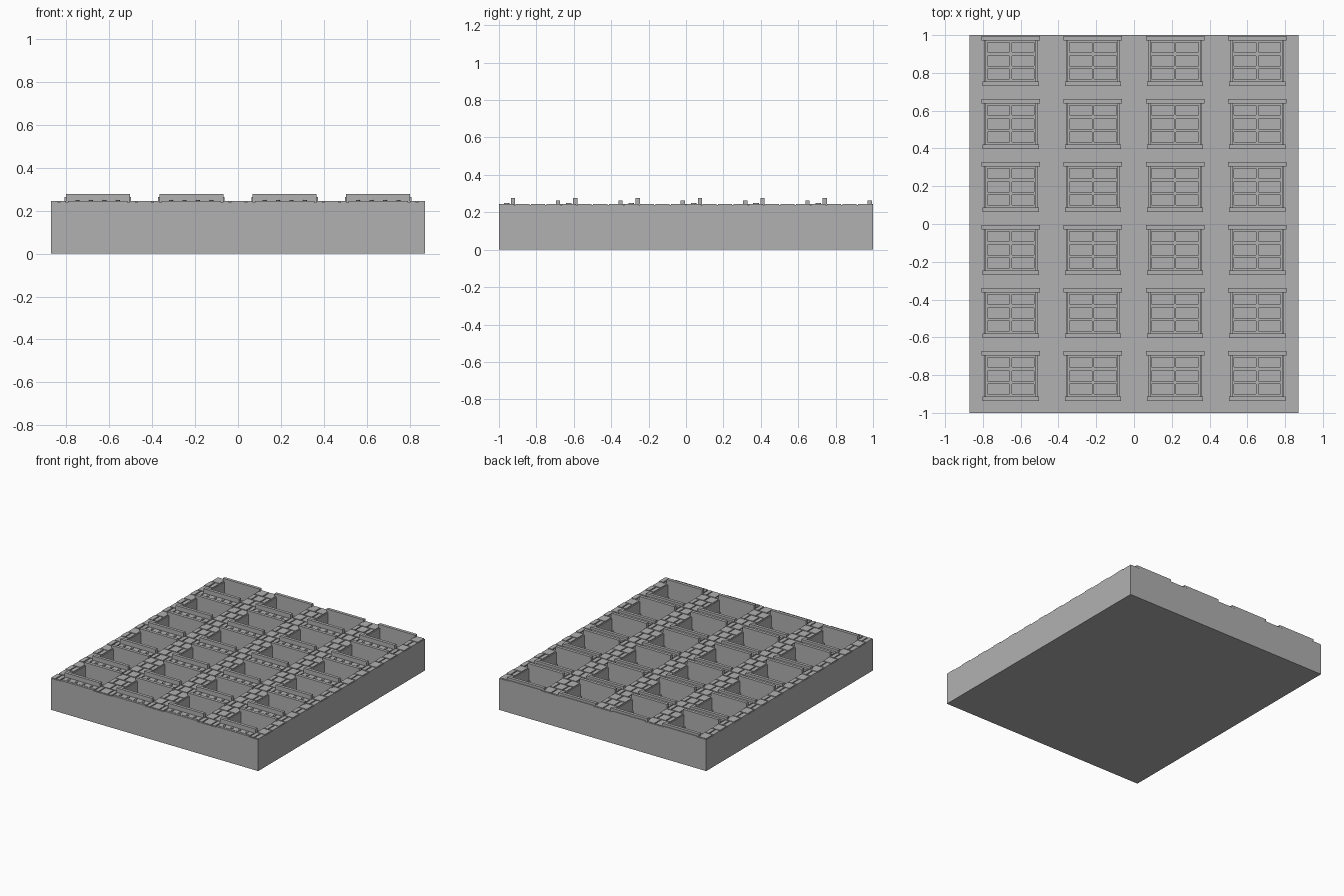
import bpy, bmesh
from mathutils import Matrix

cube = bpy.data.objects.get("Cube")
if cube:
    bpy.data.objects.remove(cube, do_unlink=True)

COLS, ROWS = 4, 6
WIDTH, LENGTH = 1.74, 2.0
DX, DY = WIDTH / COLS, LENGTH / ROWS
BED, TOP = 0.238, 0.244          # mortar level, brick face level
FLOOR, SASH = 0.12, 0.135        # glass level, window bar level
HALF = 0.14                      # half width of a window opening

stone = bpy.data.materials.new("grey_stone")
stone.use_nodes = True
colour = (0.44, 0.44, 0.44, 1)
stone.diffuse_color = colour
stone.node_tree.nodes["Principled BSDF"].inputs["Base Color"].default_value = colour

centres = [((c - (COLS - 1) / 2) * DX, (r - (ROWS - 1) / 2) * DY)
           for c in range(COLS) for r in range(ROWS)]


def box(bm, x0, x1, y0, y1, z0, z1):
    m = Matrix.Translation(((x0 + x1) / 2, (y0 + y1) / 2, (z0 + z1) / 2))
    bmesh.ops.create_cube(bm, size=1, matrix=m @ Matrix.Diagonal((x1 - x0, y1 - y0, z1 - z0, 1)))


def finish(name, bm):
    mesh = bpy.data.meshes.new(name)
    bm.to_mesh(mesh)
    bm.free()
    mesh.materials.append(stone)
    ob = bpy.data.objects.new(name, mesh)
    bpy.context.collection.objects.link(ob)
    return ob


def per_window(name, *parts):
    """Repeat boxes (x0, x1, y0, y1, z0, z1), relative to each window centre."""
    bm = bmesh.new()
    for cx, cy in centres:
        for x0, x1, y0, y1, z0, z1 in parts:
            box(bm, cx + x0, cx + x1, cy + y0, cy + y1, z0, z1)
    return finish(name, bm)


# wall slab with the window openings cut out
bm = bmesh.new()
box(bm, -WIDTH / 2, WIDTH / 2, -LENGTH / 2, LENGTH / 2, 0, BED)
wall = finish("wall_slab", bm)
cutter = per_window("opening_cutter", (-HALF, HALF, -0.08, 0.138, FLOOR, 0.4))
mod = wall.modifiers.new("openings", 'BOOLEAN')
mod.operation, mod.solver, mod.object = 'DIFFERENCE', 'EXACT', cutter
bpy.context.view_layer.objects.active = wall
bpy.ops.object.modifier_apply(modifier=mod.name)
bpy.data.objects.remove(cutter, do_unlink=True)

# window surround, sash bars
per_window("window_casing",
           (-HALF, -0.131, -0.08, 0.138, FLOOR, 0.15),
           (0.131, HALF, -0.08, 0.138, FLOOR, 0.15))
bars = [(-0.131, -0.124), (-0.006, 0.006), (0.124, 0.131)]
rails = [(-0.08, -0.066), (-0.013, 0.002), (0.056, 0.077), (0.127, 0.138)]
frame = [(a, b, -0.08, 0.138, FLOOR, SASH) for a, b in bars]
for (a0, a1), (b0, b1) in zip(bars, bars[1:]):
    frame += [(a1, b0, y0, y1, FLOOR, SASH) for y0, y1 in rails]
per_window("window_sash", *frame)

# lintel above, taller sill below, apron panel under the sill
per_window("lintel", (-0.155, 0.155, 0.138, 0.161, BED, 0.262))
per_window("sill", (-0.149, 0.149, -0.103, -0.08, BED, 0.277))
per_window("apron_panel", (-0.139, 0.139, -0.148, -0.103, BED, TOP))

# oval studs on the apron
bm = bmesh.new()
for cx, cy in centres:
    for i in range(4):
        m = Matrix.Translation((cx + (i - 1.5) * 0.063, cy - 0.126, TOP))
        bmesh.ops.create_cone(bm, cap_ends=True, segments=12, radius1=1, radius2=1, depth=1,
                              matrix=m @ Matrix.Diagonal((0.009, 0.015, 0.01, 1)))
finish("apron_studs", bm)

# flush bands between one apron and the next lintel
per_window("spandrel_band",
           (-0.139, 0.139, -DY / 2, -0.152, BED, TOP),
           (-0.139, 0.139, 0.161, DY / 2, BED, TOP))

# brick courses on the piers, joints staggered from course to course
bm = bmesh.new()
courses = ROWS * 4
step, gap, reach = LENGTH / courses, 0.004, DX / 2 - 0.143
for c in range(COLS + 1):
    px = -WIDTH / 2 + c * DX
    for k in range(courses):
        y0 = -LENGTH / 2 + k * step
        cuts = [-reach, 0, reach] if k % 2 else [-reach, -reach / 2, reach / 2, reach]
        for a, b in zip(cuts, cuts[1:]):
            x0 = max(px + a + gap, -WIDTH / 2)
            x1 = min(px + b - gap, WIDTH / 2)
            if x1 - x0 > 0.01:
                box(bm, x0, x1, y0 + gap, y0 + step - gap, BED, TOP)
finish("pier_bricks", bm)
